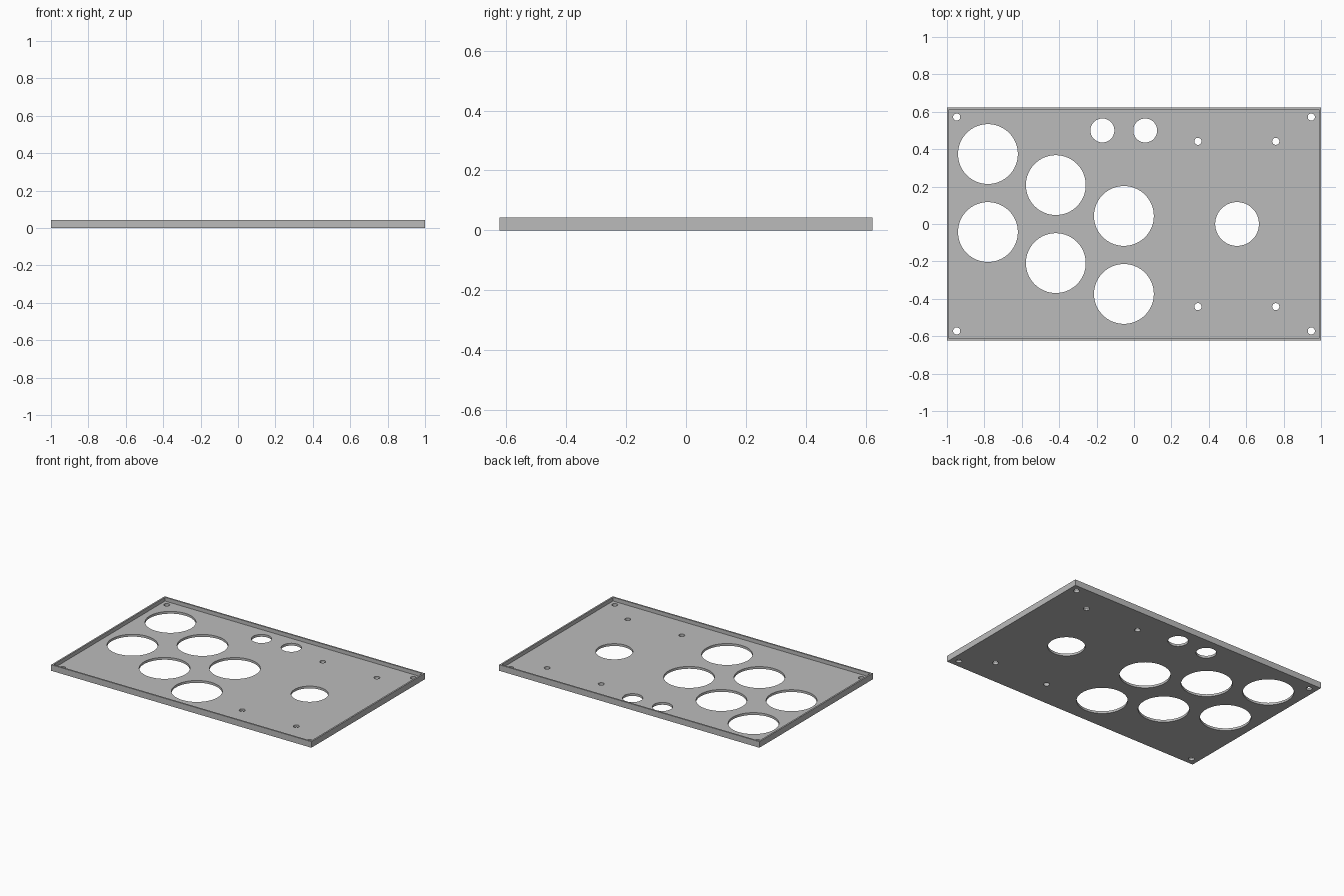
import bpy
import bmesh
from math import radians
from mathutils import Matrix, Vector

cube = bpy.data.objects.get("Cube")
if cube:
    bpy.data.objects.remove(cube, do_unlink=True)

WIDTH, DEPTH, HEIGHT = 2.0, 1.245, 0.042
FLOOR, WALL = 0.016, 0.011

grey = bpy.data.materials.new("panel_grey")
grey.use_nodes = True
colour = (0.5, 0.5, 0.5, 1)
grey.diffuse_color = colour
grey.node_tree.nodes["Principled BSDF"].inputs["Base Color"].default_value = colour


def make_object(name, bm):
    mesh = bpy.data.meshes.new(name)
    bm.to_mesh(mesh)
    bm.free()
    mesh.materials.append(grey)
    obj = bpy.data.objects.new(name, mesh)
    bpy.context.collection.objects.link(obj)
    return obj


def box(name, width, depth, bottom, top):
    bm = bmesh.new()
    place = Matrix.Translation((0, 0, (bottom + top) / 2))
    size = Matrix.Diagonal(Vector((width, depth, top - bottom, 1)))
    bmesh.ops.create_cube(bm, size=1, matrix=place @ size)
    return make_object(name, bm)


def cut(target, cutter):
    """Subtract the cutter, then discard it."""
    cutter.hide_render = True
    mod = target.modifiers.new("cut", "BOOLEAN")
    mod.operation = "DIFFERENCE"
    mod.solver = "EXACT"
    mod.object = cutter
    bpy.context.view_layer.objects.active = target
    bpy.ops.object.modifier_apply(modifier=mod.name)
    bpy.data.objects.remove(cutter, do_unlink=True)


# Shallow tray with a thin upright rim
panel = box("panel_tray", WIDTH, DEPTH, 0, HEIGHT)
cut(panel, box("tray_cavity", WIDTH - 2 * WALL, DEPTH - 2 * WALL, FLOOR, HEIGHT + 0.1))

# Holes as (x, y, radius)
holes = [(0.551, 0, 0.117)]
# Three staggered columns of large button holes
for x, y in ((-0.781, 0.374), (-0.418, 0.208), (-0.054, 0.043)):
    holes += [(x, y, 0.16), (x, y - 0.417, 0.16)]
# Two small button holes at the back
holes += [(x, 0.5, 0.064) for x in (-0.169, 0.06)]
# Screw holes at the corners and around the round opening
for side in (-1, 1):
    holes += [(x, side * 0.572, 0.019) for x in (-0.948, 0.948)]
    holes += [(x, side * 0.442, 0.019) for x in (0.342, 0.758)]

bm = bmesh.new()
for x, y, radius in holes:
    bmesh.ops.create_cone(bm, cap_ends=True, segments=64 if radius > 0.05 else 32,
                          radius1=radius, radius2=radius, depth=0.2,
                          matrix=Matrix.Translation((x, y, 0)))
cut(panel, make_object("hole_cutters", bm))

# Smooth hole walls with crisp edges
bpy.ops.object.select_all(action="DESELECT")
panel.select_set(True)
bpy.context.view_layer.objects.active = panel
bpy.ops.object.shade_smooth_by_angle(angle=radians(30))
